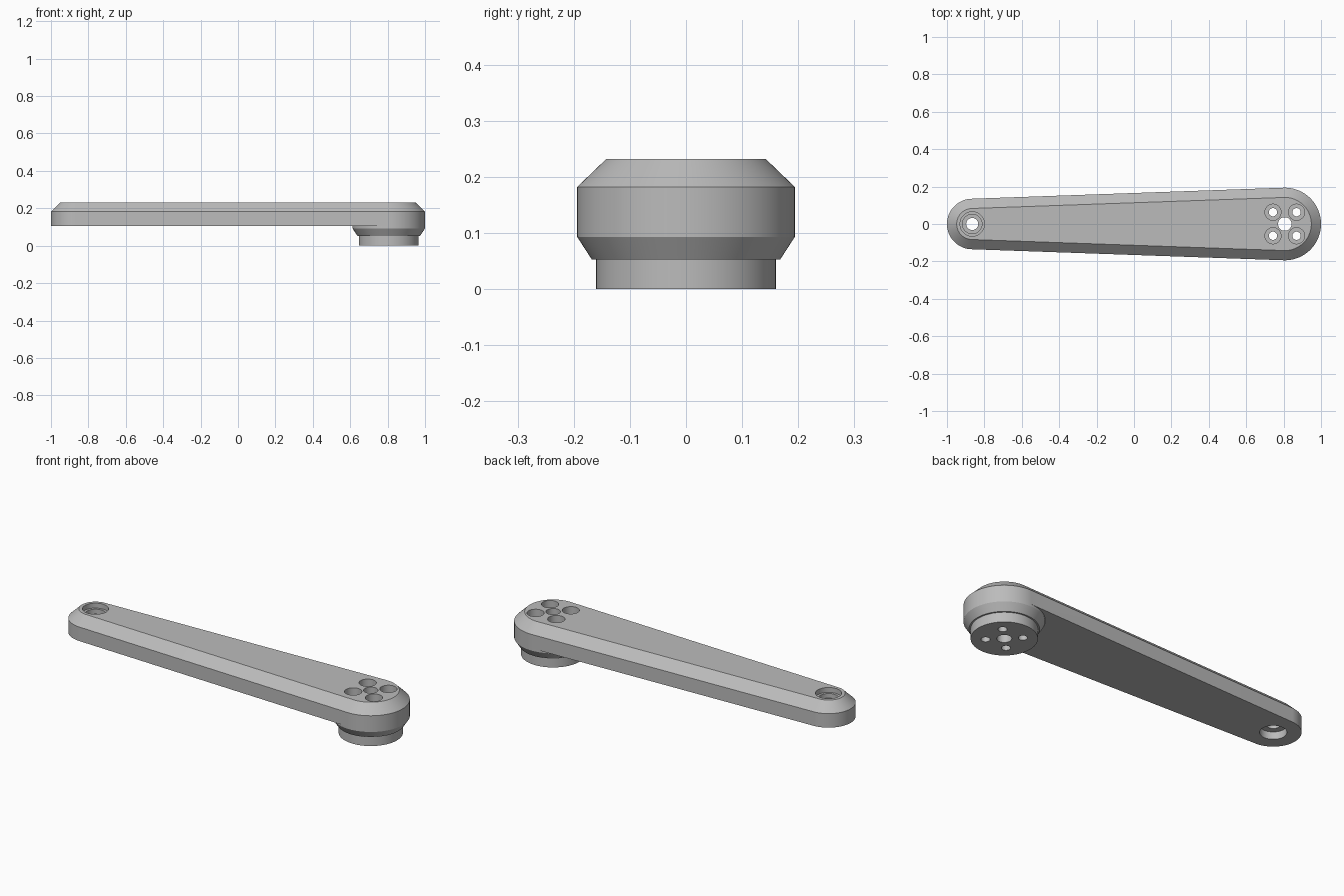
import bpy, bmesh, math

cube = bpy.data.objects.get("Cube")
if cube:
    bpy.data.objects.remove(cube, do_unlink=True)

N = 180                       # circle divisions, 2 degrees each
BIG, SMALL = 0.806, -0.865    # centres of the two rounded ends
BIG_R, SMALL_R = 0.194, 0.135

grey = bpy.data.materials.new("grey_metal")
grey.use_nodes = True
grey.diffuse_color = (0.5, 0.5, 0.5, 1)
grey.node_tree.nodes["Principled BSDF"].inputs["Base Color"].default_value = (0.5, 0.5, 0.5, 1)


def arc(cx, cy, r, first, last):
    step = 2 * math.pi / N
    return [(cx + r * math.cos(k * step), cy + r * math.sin(k * step))
            for k in range(first, last)]


def arm_outline(inset):
    return (arc(BIG, 0, BIG_R - inset, -46, 47)
            + arc(SMALL, 0, SMALL_R - inset, 46, 135))


def loft(name, sections):
    """Capped solid through (outline, z) sections, listed bottom to top."""
    bm = bmesh.new()
    rings = [[bm.verts.new((x, y, z)) for x, y in pts] for pts, z in sections]
    n = len(rings[0])
    for low, high in zip(rings, rings[1:]):
        for i in range(n):
            j = (i + 1) % n
            bm.faces.new((low[i], low[j], high[j], high[i]))
    bm.faces.new(rings[0][::-1])
    bm.faces.new(rings[-1])
    mesh = bpy.data.meshes.new(name)
    bm.to_mesh(mesh)
    bm.free()
    mesh.materials.append(grey)
    obj = bpy.data.objects.new(name, mesh)
    bpy.context.collection.objects.link(obj)
    return obj


def turned(name, cx, cy, profile):
    """Round solid from (radius, z) steps."""
    return loft(name, [(arc(cx, cy, r, 0, N), z) for r, z in profile])


# Tapered arm with a chamfered top edge
arm = loft("crank_arm", [(arm_outline(0), 0.105), (arm_outline(0), 0.182),
                         (arm_outline(0.052), 0.232)])

# Stepped round hub below the wide end
hub = turned("hub", BIG, 0, [(0.160, 0), (0.160, 0.053), (0.168, 0.053),
                             (0.194, 0.093), (0.194, 0.105)])

# Hole cutters: axle bore, four counterbored screw holes, stepped pivot hole
cutters = [turned("axle_bore_cutter", BIG, 0, [(0.036, -0.1), (0.036, 0.3)])]
for sx in (-1, 1):
    for sy in (-1, 1):
        cutters.append(turned("screw_hole_cutter", BIG + sx * 0.063, sy * 0.063,
                              [(0.022, -0.1), (0.022, 0.12), (0.043, 0.12), (0.043, 0.3)]))
cutters.append(turned("pivot_hole_cutter", SMALL, 0,
                      [(0.065, 0), (0.065, 0.145), (0.032, 0.145), (0.032, 0.18),
                       (0.052, 0.18), (0.052, 0.205), (0.065, 0.205), (0.065, 0.3)]))


def add_boolean(obj, other, operation):
    mod = obj.modifiers.new(other.name, "BOOLEAN")
    mod.operation, mod.solver, mod.object = operation, "EXACT", other


add_boolean(arm, hub, "UNION")
for cutter in cutters:
    add_boolean(arm, cutter, "DIFFERENCE")

# Bake the booleans, then remove the helpers
bpy.context.view_layer.update()
graph = bpy.context.evaluated_depsgraph_get()
baked = bpy.data.meshes.new_from_object(arm.evaluated_get(graph))
arm.modifiers.clear()
arm.data = baked
for helper in cutters + [hub]:
    bpy.data.objects.remove(helper, do_unlink=True)

# Smooth round walls, crisp edges
bpy.ops.object.select_all(action="DESELECT")
arm.select_set(True)
bpy.context.view_layer.objects.active = arm
bpy.ops.object.shade_smooth_by_angle(angle=math.radians(25))
